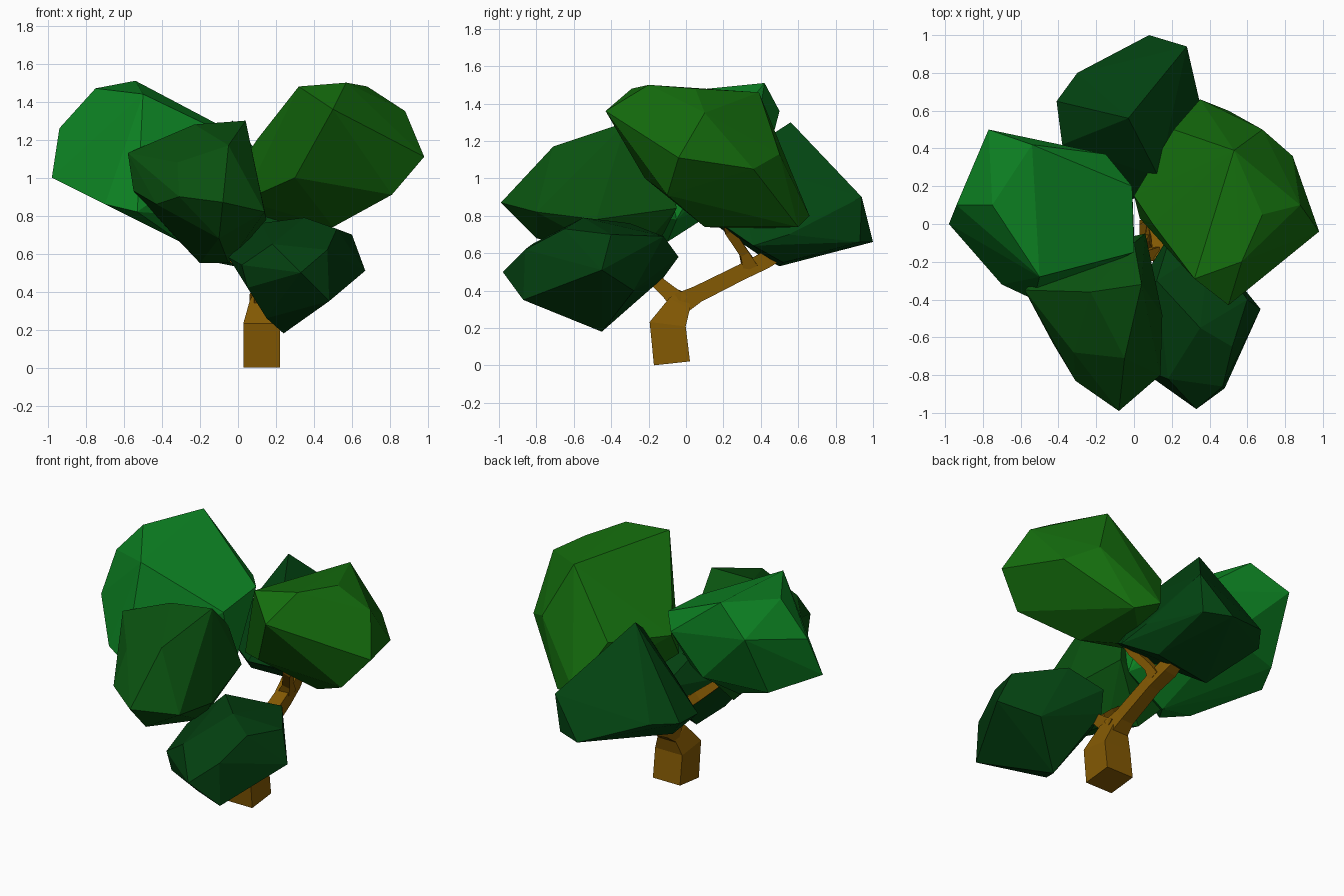
import bpy, bmesh
from mathutils import Vector


def finish(bm, name, color):
    bmesh.ops.recalc_face_normals(bm, faces=bm.faces)
    me = bpy.data.meshes.new(name)
    bm.to_mesh(me)
    bm.free()
    mat = bpy.data.materials.new(name + "_paint")
    mat.diffuse_color = (*color, 1)
    me.materials.append(mat)
    ob = bpy.data.objects.new(name, me)
    bpy.context.collection.objects.link(ob)
    return ob


def clump(name, color, points):
    """Faceted leaf mass: hull stretched over a few extreme points."""
    bm = bmesh.new()
    for p in points:
        bm.verts.new(p)
    bmesh.ops.convex_hull(bm, input=bm.verts)
    loose = [v for v in bm.verts if not v.link_faces]
    bmesh.ops.delete(bm, geom=loose, context='VERTS')
    return finish(bm, name, color)


def limb(name, path):
    """Four-sided tapered tube; path entries are (centre, half width)."""
    bm = bmesh.new()
    rings = []
    for i, (c, r) in enumerate(path):
        a = Vector(path[max(i - 1, 0)][0])
        b = Vector(path[min(i + 1, len(path) - 1)][0])
        d = (b - a).normalized()
        side = Vector((1, 0, 0)) if abs(d.x) < 0.7 else Vector((0, 1, 0))
        u = (side - d * side.dot(d)).normalized()
        w = d.cross(u)
        rings.append([bm.verts.new(Vector(c) + u * r * s + w * r * t)
                      for s, t in ((-1, -1), (1, -1), (1, 1), (-1, 1))])
    for lo, hi in zip(rings, rings[1:]):
        for k in range(4):
            n = (k + 1) % 4
            bm.faces.new((lo[k], lo[n], hi[n], hi[k]))
    bm.faces.new(rings[0][::-1])
    bm.faces.new(rings[-1])
    return finish(bm, name, (0.23, 0.1, 0.001))


# trunk and its forks
limb("trunk", [((0.125, -0.075, 0.011), 0.097), ((0.125, -0.098, 0.22), 0.097),
               ((0.125, -0.035, 0.33), 0.062), ((0.12, -0.01, 0.39), 0.03)])
limb("front_branch", [((0.125, -0.03, 0.33), 0.055), ((0.13, -0.09, 0.39), 0.04),
                      ((0.13, -0.17, 0.46), 0.032), ((0.15, -0.3, 0.55), 0.02)])
limb("left_branch", [((0.12, -0.15, 0.45), 0.03), ((0.03, -0.18, 0.53), 0.03),
                     ((-0.12, -0.25, 0.66), 0.02)])
limb("back_branch", [((0.12, -0.03, 0.33), 0.06), ((0.12, 0.06, 0.38), 0.045),
                     ((0.11, 0.3, 0.5), 0.042), ((0.09, 0.42, 0.56), 0.045),
                     ((0.08, 0.55, 0.62), 0.025)])
limb("upper_branch", [((0.11, 0.34, 0.53), 0.04), ((0.14, 0.31, 0.6), 0.025),
                      ((0.2, 0.23, 0.72), 0.025), ((0.3, 0.2, 0.85), 0.02)])

# leaf masses
clump("left_leaves", (0.004, 0.23, 0.017), [
    (-0.98, 0, 1.0), (-0.94, 0.1, 1.26), (-0.77, 0.5, 1.36), (-0.54, 0.42, 1.51),
    (-0.75, 0.1, 1.47), (-0.5, -0.28, 1.44), (-0.7, -0.32, 0.86),
    (-0.53, -0.4, 0.82), (-0.15, 0.37, 1.2), (-0.01, 0.2, 1.23), (0, -0.15, 1.2),
    (0, -0.05, 0.78), (-0.3, -0.1, 0.66), (-0.8, 0.3, 0.95), (-0.4, 0.4, 0.98),
    (-0.25, 0.1, 1.31)])
clump("right_leaves", (0.007, 0.15, 0.004), [
    (0.32, -0.29, 1.48), (0.57, -0.2, 1.5), (0.68, 0.05, 1.48), (0.53, 0.39, 1.46),
    (0.88, 0.1, 1.35), (0.98, -0.04, 1.11), (0.84, 0.36, 1.05), (0.68, 0.5, 1.13),
    (0.35, 0.66, 0.8), (0.5, 0.6, 0.74), (0.5, -0.43, 1.36), (0.81, -0.1, 0.91),
    (0.5, 0.1, 0.74), (0.2, 0.3, 0.73), (0, 0.15, 1.05), (0.03, 0.03, 0.88),
    (0.21, 0.5, 1.08), (0.1, 0, 1.2), (0.3, -0.22, 1.0)])
clump("front_left_leaves", (0.003, 0.085, 0.005), [
    (-0.08, -0.99, 0.87), (-0.31, -0.83, 0.9), (-0.43, -0.63, 0.86),
    (-0.58, -0.35, 1.13), (-0.55, -0.4, 0.93), (-0.32, -0.68, 1.08),
    (-0.05, -0.71, 1.17), (-0.23, -0.36, 1.28), (0.04, -0.32, 1.3),
    (0.14, -0.8, 0.82), (0.15, -0.48, 0.78), (0.06, -0.05, 0.84),
    (-0.05, -0.3, 0.55), (-0.2, -0.2, 0.55), (-0.1, -0.8, 0.68),
    (-0.38, -0.15, 0.74), (0, -0.1, 1.1)])
clump("front_right_leaves", (0.001, 0.05, 0.005), [
    (0.33, -0.98, 0.5), (0.48, -0.87, 0.35), (0.18, -0.82, 0.65),
    (0.02, -0.76, 0.54), (0.05, -0.75, 0.42), (-0.05, -0.45, 0.58),
    (0.24, -0.45, 0.18), (0.67, -0.45, 0.51), (0.6, -0.4, 0.7),
    (0.52, -0.65, 0.73), (0.35, -0.55, 0.79), (0.12, -0.3, 0.76),
    (0.4, -0.12, 0.69), (0.2, -0.04, 0.58), (0.15, -0.12, 0.47),
    (0.48, -0.28, 0.4), (0.47, -0.86, 0.62), (0.15, -0.62, 0.26)])
clump("back_leaves", (0.001, 0.06, 0.006), [
    (-0.03, 0.56, 1.3), (0.08, 1.0, 0.66), (0.28, 0.94, 0.9), (0.1, 0.72, 1.13),
    (-0.3, 0.8, 0.8), (-0.41, 0.65, 0.78), (-0.38, 0.42, 0.75), (0.37, 0.55, 0.7),
    (0.13, 0.25, 1.1), (0, 0.5, 0.53), (0.25, 0.52, 0.55), (-0.2, 0.42, 0.57),
    (-0.02, 0.13, 0.77), (0.25, 0.93, 0.66), (0.4, 0.36, 0.64), (0.3, 0.2, 0.75)])
